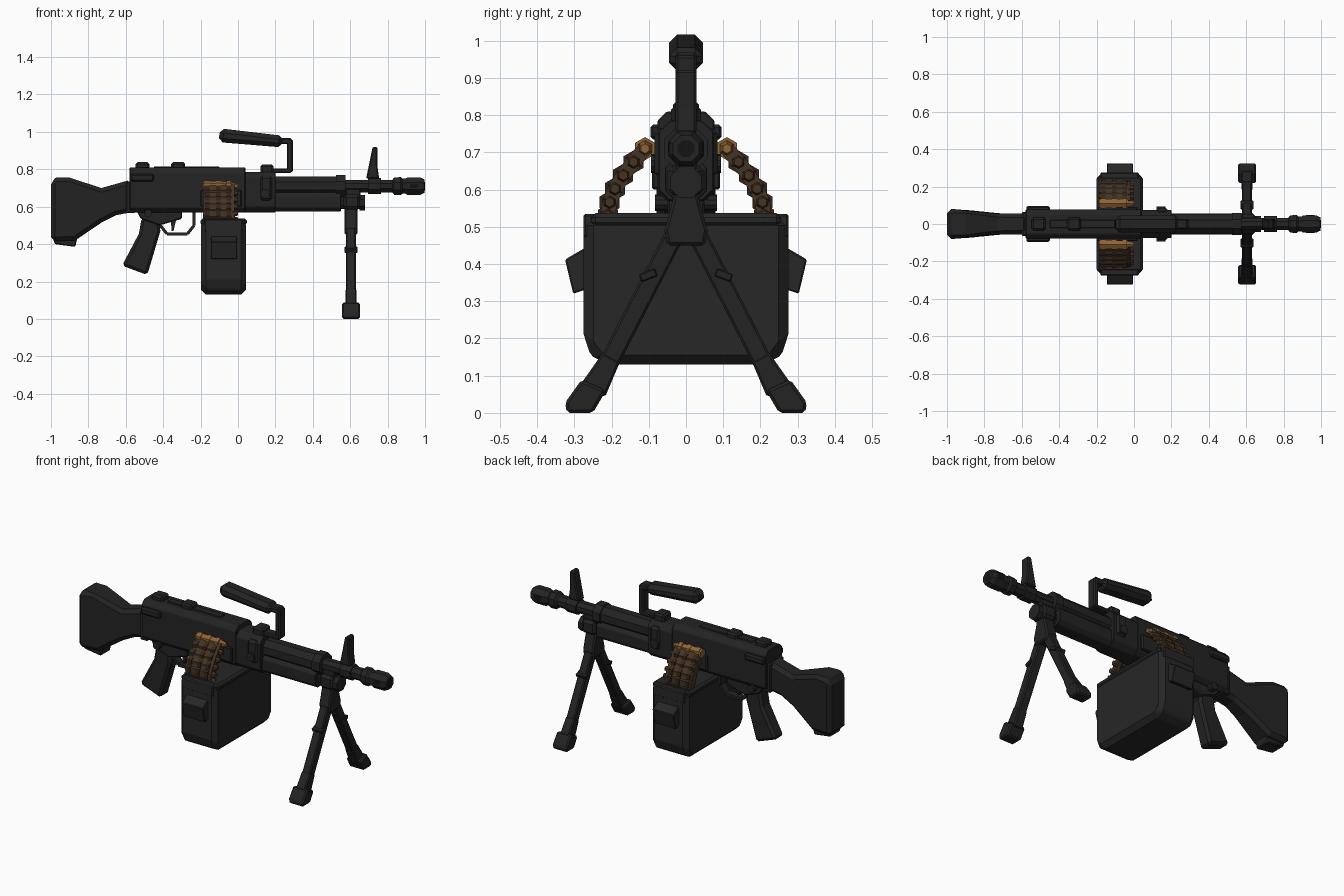
import bpy, bmesh, math
from mathutils import Vector

cube = bpy.data.objects.get("Cube")
if cube:
    bpy.data.objects.remove(cube, do_unlink=True)


def material(name, red, green, blue):
    mat = bpy.data.materials.new(name)
    mat.use_nodes = True
    mat.diffuse_color = (red, green, blue, 1)
    shader = mat.node_tree.nodes["Principled BSDF"]
    shader.inputs["Base Color"].default_value = mat.diffuse_color
    shader.inputs["Roughness"].default_value = .8
    return mat


BLACK = material("matte black", .017, .017, .017)
CHARCOAL = material("box charcoal", .02, .02, .02)
BORE = material("bore black", .007, .007, .007)
BRASS = material("bright brass", .27, .125, .035)
TARNISH = material("tarnished brass", .06, .034, .017)
LINK = material("dark link", .032, .019, .011)

BARREL_HEIGHT = .71
GAS_HEIGHT = .62
SIDES = (-1, 1)


def loft(name, rings, mat, chamfer=0):
    """Join matching rings of points into a closed solid."""
    bm = bmesh.new()
    loops = [[bm.verts.new(point) for point in ring] for ring in rings]
    for near, far in zip(loops, loops[1:]):
        for i in range(len(near)):
            bm.faces.new((near[i - 1], near[i], far[i], far[i - 1]))
    bm.faces.new(loops[0])
    bm.faces.new(loops[-1])
    bmesh.ops.recalc_face_normals(bm, faces=bm.faces)
    mesh = bpy.data.meshes.new(name)
    bm.to_mesh(mesh)
    bm.free()
    mesh.materials.append(mat)
    part = bpy.data.objects.new(name, mesh)
    bpy.context.collection.objects.link(part)
    if chamfer:
        bevel = part.modifiers.new("chamfer", "BEVEL")
        bevel.width = chamfer
        bevel.segments = 1
        bevel.limit_method = "ANGLE"
        bevel.angle_limit = math.radians(35)


def slab(name, outline, near, far, mat=BLACK, chamfer=.006):
    """Extrude a side outline across the width."""
    loft(name, [[(x, y, z) for x, z in outline] for y in (near, far)], mat, chamfer)


def plate(name, outline, back, front, mat=BLACK, chamfer=.006):
    """Extrude a cross-section along the length."""
    loft(name, [[(x, y, z) for y, z in outline] for x in (back, front)], mat, chamfer)


def block(name, back, front, bottom, top, half, mat=BLACK, chamfer=.006):
    slab(name, [(back, bottom), (front, bottom), (front, top), (back, top)],
         -half, half, mat, chamfer)


def circle(radius, sides):
    steps = [math.tau * (i + .5) / sides for i in range(sides)]
    return [(radius * math.cos(t), radius * math.sin(t)) for t in steps]


def tube(name, stations, height, mat=BLACK, sides=8, offset=0):
    """Faceted round part from (position, radius) stations."""
    loft(name, [[(x, offset + y, height + z) for y, z in circle(radius, sides)]
                for x, radius in stations], mat)


def pin(name, x, height, radius, near, far):
    slab(name, [(x + a, height + b) for a, b in circle(radius, 10)], near, far, chamfer=0)


def octagon(half, bottom, top, cut):
    """Cross-section with its four corners cut."""
    right = [(half - cut, bottom), (half, bottom + cut), (half, top - cut), (half - cut, top)]
    return right + [(-y, z) for y, z in reversed(right)]


def bar(start, end, start_half, end_half):
    """Outline of a straight, possibly tapered bar."""
    start, end = Vector(start), Vector(end)
    along = (end - start).normalized()
    across = Vector((-along.y, along.x))
    corners = (start + across * start_half, end + across * end_half,
               end - across * end_half, start - across * start_half)
    return [tuple(corner) for corner in corners]


def mirror(outline, side):
    return [(side * y, z) for y, z in outline]


# Shoulder stock, widening toward the butt
def stock_half(x):
    return .055 + .025 * min(1, max(0, -(x + .7) * 5))


stock = [(-1, .74), (-.97, .757), (-.9, .755), (-.73, .7), (-.57, .745),
         (-.57, .57), (-.65, .555), (-.73, .515), (-.87, .42), (-1, .415)]
loft("stock", [[(x, side * stock_half(x), z) for x, z in stock] for side in SIDES],
     BLACK, chamfer=.022)
slab("stock_toe", [(-.99, .43), (-.86, .43), (-.87, .385), (-.98, .4)], -.045, .045)

# Receiver with chamfered cover
plate("receiver", octagon(half=.077, bottom=.57, top=.81, cut=.025), -.58, .04, chamfer=.004)
block("rear_cap", back=-.6, front=-.55, bottom=.565, top=.735, half=.065)
for middle in (-.51, -.32):
    block("top_sight_block", middle - .037, middle + .037, bottom=.8, top=.838,
          half=.035, chamfer=.01)
block("cover_rib", back=-.45, front=-.1, bottom=.8, top=.816, half=.022, chamfer=.003)
block("rear_side_lugs", back=-.575, front=-.45, bottom=.735, top=.775, half=.096, chamfer=.008)
block("feed_ramp", back=-.2, front=.02, bottom=.6, top=.69, half=.092)
pin("receiver_pin", x=-.48, height=.565, radius=.022, near=-.083, far=.083)

# Front trunnion and handguard
plate("trunnion", octagon(half=.074, bottom=.57, top=.785, cut=.03), .03, .2, chamfer=.003)
block("trunnion_band", back=.115, front=.185, bottom=.63, top=.765, half=.085, chamfer=.015)
pin("front_bolt", x=.145, height=.67, radius=.026, near=-.094, far=.094)
tube("barrel_shroud", [(.18, .056), (.55, .056)], BARREL_HEIGHT)
plate("lower_handguard", octagon(half=.057, bottom=.575, top=.68, cut=.022), .18, .55,
      chamfer=.003)
tube("shroud_ring", [(.525, .064), (.575, .064)], BARREL_HEIGHT)

# Barrel and muzzle
tube("barrel", [(.55, .036), (.85, .036)], BARREL_HEIGHT)
tube("muzzle_device", [(.825, .036), (.835, .05), (.87, .052), (.88, .043), (.895, .043),
                       (.905, .05), (.975, .05), (.998, .038)], BARREL_HEIGHT)
tube("muzzle_bore", [(.95, .024), (1, .024)], BARREL_HEIGHT, BORE)
block("muzzle_slots", back=.92, front=.965, bottom=.7, top=.725, half=.048,
      mat=BORE, chamfer=0)

# Gas system and front sight
tube("gas_tube", [(.54, .035), (.675, .035)], GAS_HEIGHT)
tube("gas_cap", [(.65, .045), (.68, .045)], GAS_HEIGHT)
block("gas_block", back=.565, front=.655, bottom=.585, top=.665, half=.05, chamfer=.015)
block("barrel_clamp", back=.575, front=.655, bottom=.64, top=.7, half=.03)
tube("sight_collar", [(.695, .046), (.765, .046)], BARREL_HEIGHT)
slab("front_sight", [(.685, .75), (.755, .75), (.745, .82), (.745, .92), (.72, .92)],
     -.028, .028)

# Carrying handle
slab("handle_grip", bar((-.1, .982), (.24, .948), start_half=.037, end_half=.031),
     -.046, .046, chamfer=.022)
block("handle_top_arm", back=.22, front=.285, bottom=.935, top=.968, half=.028)
block("handle_upright", back=.262, front=.293, bottom=.785, top=.96, half=.028)
block("handle_foot", back=.17, front=.285, bottom=.78, top=.805, half=.028)
block("handle_mount", back=.12, front=.19, bottom=.75, top=.825, half=.04, chamfer=.01)

# Grip, trigger and guard
slab("trigger_housing", [(-.54, .575), (-.3, .575), (-.3, .535), (-.42, .5), (-.52, .535)],
     -.05, .05)
slab("pistol_grip", [(-.515, .54), (-.425, .54), (-.415, .47), (-.485, .235),
                     (-.62, .285), (-.53, .455)], -.042, .042, chamfer=.014)
guard = [(-.42, .505), (-.38, .455), (-.27, .455), (-.235, .5), (-.235, .575)]
for start, end in zip(guard, guard[1:]):
    slab("trigger_guard", bar(start, end, .008, .008), -.022, .022, chamfer=0)
slab("trigger", bar((-.345, .53), (-.35, .47), .014, .005), -.01, .01, chamfer=0)

# Ammunition box with latches
plate("ammo_box", [(-.275, .53), (-.275, .185), (-.235, .13), (.235, .13), (.275, .185),
                   (.275, .53)], -.197, .043, CHARCOAL, chamfer=.026)
block("box_lid_rim", back=-.2, front=.047, bottom=.5, top=.537, half=.255,
      mat=CHARCOAL, chamfer=.012)
block("box_corner_posts", back=-.18, front=.026, bottom=.47, top=.535, half=.276, mat=CHARCOAL)
latch = [(.26, .45), (.325, .412), (.303, .32), (.26, .335)]
for side in SIDES:
    plate("box_latch", mirror(latch, side), -.145, -.005, CHARCOAL, chamfer=.004)

# Cartridge belts curving from the feed to the box
ROUNDS = 6
curve = []
for i in range(ROUNDS):
    t = i / (ROUNDS - 1)
    curve.append((.11 + .1 * math.sin(t * math.pi / 2), .71 - .18 * t))
for side in SIDES:
    for y, z in curve:
        first = (y, z) == curve[0]
        tube("cartridge", [(-.188, .027), (-.1, .027), (-.045, .024), (0, .013)], z,
             BRASS if first else TARNISH, sides=6, offset=side * y)
        for x in (-.165, -.105, -.05):
            tube("belt_link", [(x - .012, .031), (x + .012, .031)], z,
                 BRASS if first else LINK, sides=6, offset=side * y)
    for start, end in zip(curve, curve[1:]):
        plate("belt_web", mirror(bar(start, end, .02, .02), side), -.18, -.02,
              TARNISH, chamfer=0)

# Bipod
plate("bipod_yoke", [(-.028, .6), (.028, .6), (.058, .49), (.05, .45), (-.05, .45),
                     (-.058, .49)], .57, .64, chamfer=.008)
foot = [(.215, .06), (.28, .09), (.325, .027), (.32, 0), (.25, 0)]
for side in SIDES:
    leg = bar((.03, .48), (.21, .13), start_half=.026, end_half=.026)
    plate("bipod_leg", mirror(leg, side), .578, .63)
    shin = bar((.2, .15), (.25, .06), start_half=.026, end_half=.037)
    plate("bipod_shin", mirror(shin, side), .575, .633)
    clip = bar((.08, .378), (.123, .362), start_half=.011, end_half=.011)
    plate("leg_clip", mirror(clip, side), .57, .638, chamfer=.003)
    plate("bipod_foot", mirror(foot, side), .557, .652, chamfer=.008)
